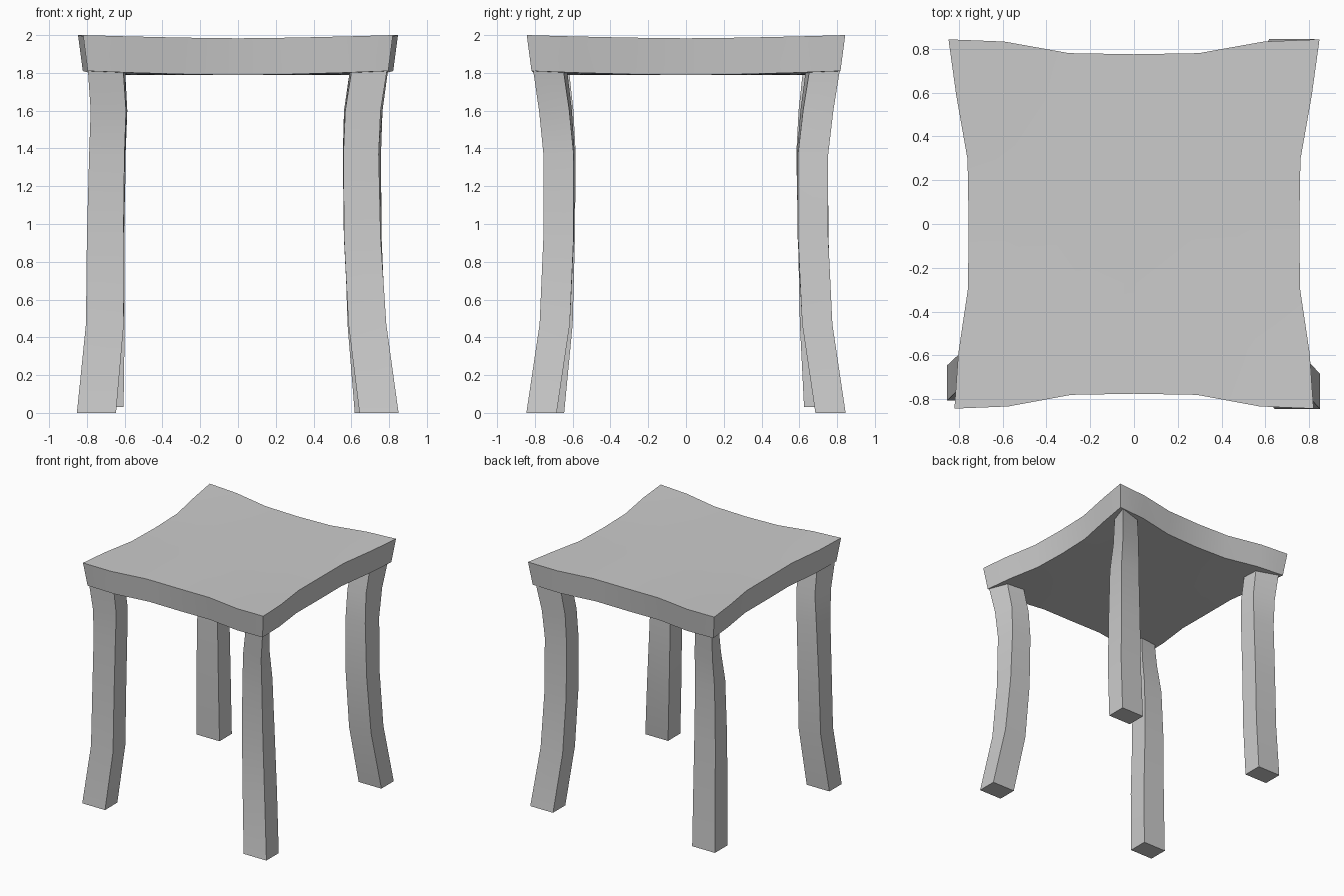
import bpy, bmesh, math

if "Cube" in bpy.data.objects:
    bpy.data.objects.remove(bpy.data.objects["Cube"])


def finish(bm, name):
    bmesh.ops.recalc_face_normals(bm, faces=bm.faces[:])
    me = bpy.data.meshes.new(name)
    bm.to_mesh(me)
    bm.free()
    ob = bpy.data.objects.new(name, me)
    bpy.context.collection.objects.link(ob)
    bpy.ops.object.select_all(action='DESELECT')
    ob.select_set(True)
    bpy.context.view_layer.objects.active = ob
    bpy.ops.object.shade_smooth_by_angle(angle=math.radians(30))
    return ob


# Seat: warped slab with concave sides, raised corners and a smaller underside
steps = [-1, -0.7, -0.35, 0, 0.35, 0.7, 1]
half_width = [0.82, 0.802, 0.758, 0.755, 0.76, 0.812, 0.847]   # front to back
half_depth = [0.843, 0.833, 0.78, 0.775, 0.78, 0.833, 0.843]   # left to right
n = len(steps)
bm = bmesh.new()


def seat_layer(scale, corner_z, dip):
    grid = []
    for j, v in enumerate(steps):
        row = []
        for i, u in enumerate(steps):
            z = corner_z - dip * (1 - abs(u * v) ** 1.5)
            row.append(bm.verts.new((u * half_width[j] * scale,
                                     v * half_depth[i] * scale, z)))
        grid.append(row)
    for j in range(n - 1):
        for i in range(n - 1):
            bm.faces.new((grid[j][i], grid[j][i + 1],
                          grid[j + 1][i + 1], grid[j + 1][i]))
    m = n - 1
    return ([grid[0][i] for i in range(m)] + [grid[j][m] for j in range(m)]
            + [grid[m][m - i] for i in range(m)] + [grid[m - j][0] for j in range(m)])


top = seat_layer(1.0, 2.0, 0.017)
bottom = seat_layer(0.97, 1.81, 0.022)
for k in range(len(top)):
    q = (k + 1) % len(top)
    bm.faces.new((top[k], top[q], bottom[q], bottom[k]))
finish(bm, "seat")

# Legs: four-sided bent posts, with the outer corner drawn out near the seat
levels = [1.82, 1.6, 1.37, 0.93, 0.47, 0]
skew = [0.05, 0.035, 0.015, 0.005, 0, 0]


def leg(name, sx, sy, xs, ys, foot=0.0):
    bm = bmesh.new()
    rings = []
    for z, s, x, y in zip(levels, skew, xs, ys):
        w, d = 0.187 + 0.02 * (1.4 - z) / 1.4 * (z < 1), 0.16
        z = max(z, foot)
        pts = [(x, y), (x - s, y - d), (x - w - 0.2 * s, y - d - 0.4 * s), (x - w, y - s)]
        rings.append([bm.verts.new((sx * a, sy * b, z)) for a, b in pts])
    for a, b in zip(rings, rings[1:]):
        for k in range(4):
            q = (k + 1) % 4
            bm.faces.new((a[k], a[q], b[q], b[k]))
    bm.faces.new(rings[0])
    bm.faces.new(rings[-1])
    finish(bm, name)


leg("front_right_leg", 1, -1, [0.79, 0.755, 0.745, 0.755, 0.785, 0.85],
    [0.81, 0.778, 0.755, 0.755, 0.775, 0.845])
leg("front_left_leg", -1, -1, [0.795, 0.78, 0.788, 0.80, 0.805, 0.853],
    [0.80, 0.77, 0.75, 0.75, 0.76, 0.805])
leg("back_right_leg", 1, 1, [0.795, 0.765, 0.757, 0.76, 0.78, 0.825],
    [0.815, 0.78, 0.753, 0.753, 0.775, 0.845])
leg("back_left_leg", -1, 1, [0.795, 0.78, 0.785, 0.795, 0.80, 0.813],
    [0.80, 0.77, 0.75, 0.755, 0.763, 0.785], foot=0.03)
